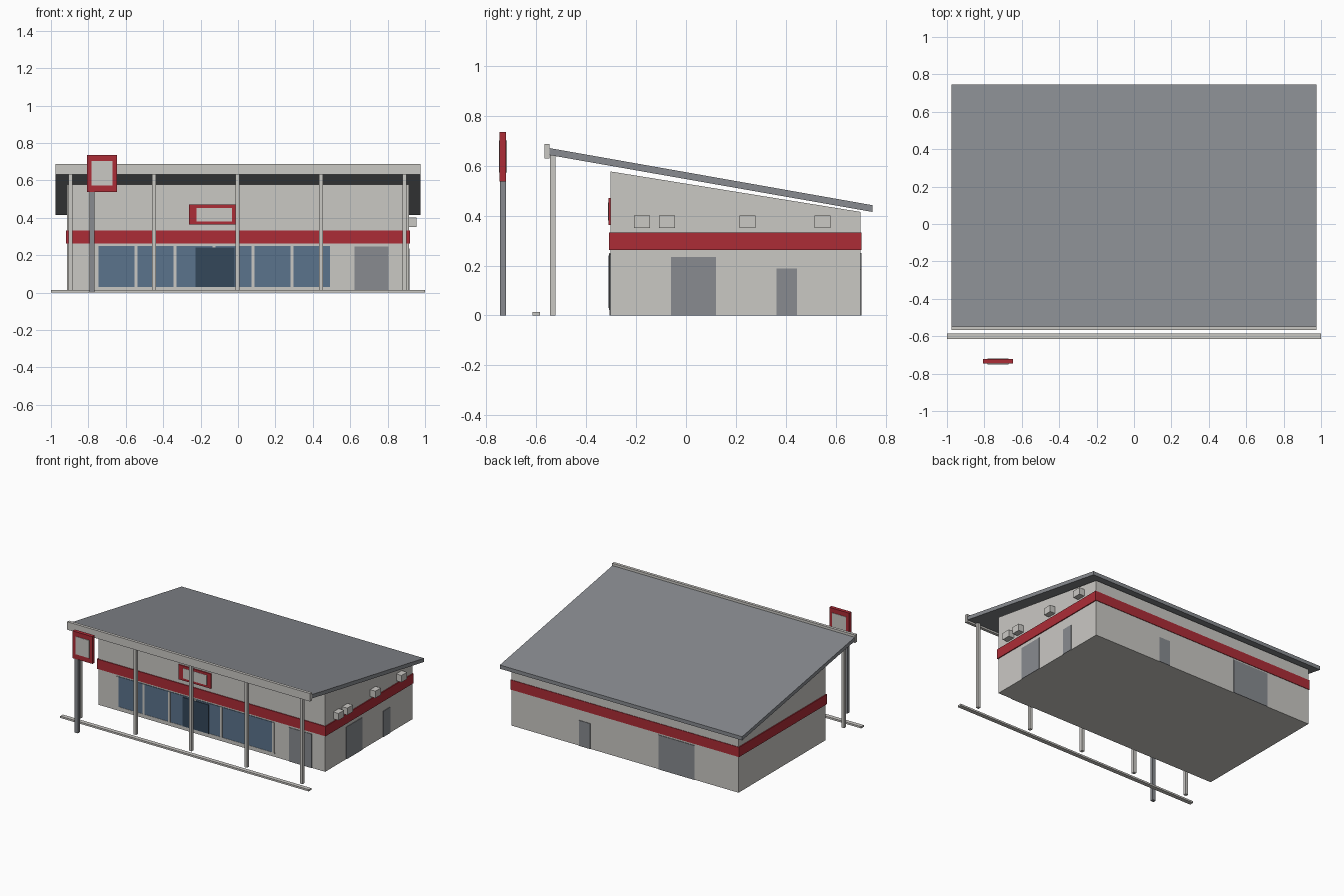
import bpy
import bmesh

default = bpy.data.objects.get("Cube")
if default:
    bpy.data.objects.remove(default, do_unlink=True)


def material(name, hex_code):
    channels = [int(hex_code[i:i + 2], 16) / 255 for i in (0, 2, 4)]
    linear = [c / 12.92 if c < 0.04045 else ((c + 0.055) / 1.055) ** 2.4 for c in channels]
    mat = bpy.data.materials.new(name)
    mat.use_nodes = True
    mat.diffuse_color = (*linear, 1)
    mat.node_tree.nodes["Principled BSDF"].inputs["Base Color"].default_value = (*linear, 1)
    return mat


PALE = material("pale_render", "CAC8C4")
RED = material("red_trim", "AC2C36")
GREY = material("metal_grey", "888B90")
GLASS = material("blue_glass", "5B738C")
DARK_GLASS = material("dark_glass", "34475A")


def prism(name, profile, x0, x1, mat):
    """Extrude a (y, z) profile along x."""
    bm = bmesh.new()
    face = bm.faces.new([bm.verts.new((x0, y, z)) for y, z in profile])
    grown = bmesh.ops.extrude_face_region(bm, geom=[face])
    moved = [v for v in grown["geom"] if isinstance(v, bmesh.types.BMVert)]
    bmesh.ops.translate(bm, verts=moved, vec=(x1 - x0, 0, 0))
    bmesh.ops.recalc_face_normals(bm, faces=bm.faces[:])
    mesh = bpy.data.meshes.new(name)
    bm.to_mesh(mesh)
    bm.free()
    mesh.materials.append(mat)
    obj = bpy.data.objects.new(name, mesh)
    bpy.context.collection.objects.link(obj)
    return obj


def box(name, x, y, z, mat):
    """Box from (min, max) pairs."""
    corners = [(y[0], z[0]), (y[1], z[0]), (y[1], z[1]), (y[0], z[1])]
    return prism(name, corners, x[0], x[1], mat)


FRONT, BACK, SIDE = -0.302, 0.70, 0.913

# Main building with sloping top, and the red band around it
prism("building_walls", [(FRONT, 0), (BACK, 0), (BACK, 0.415), (FRONT, 0.577)], -SIDE, SIDE, PALE)
box("wall_band", (-0.92, 0.92), (FRONT - 0.006, BACK + 0.004), (0.262, 0.333), RED)

# Sloping roof slab and front fascia
prism("roof", [(-0.548, 0.643), (0.747, 0.415), (0.747, 0.442), (-0.548, 0.671)], -0.975, 0.975, GREY)
box("roof_fascia", (-0.977, 0.977), (-0.568, -0.547), (0.63, 0.688), PALE)

# Canopy posts
for i in range(5):
    x = -0.895 + i * 0.4465
    box(f"canopy_post_{i + 1}", (x - 0.011, x + 0.011), (-0.546, -0.524), (0, 0.645), PALE)

# Kerb
box("kerb", (-1, 1), (-0.615, -0.585), (0, 0.013), PALE)

# Shop windows, frame bars and entrance
box("shop_window", (-0.755, 0.50), (FRONT - 0.004, FRONT + 0.01), (0.03, 0.25), GLASS)
for i in range(7):
    x = -0.755 + i * 0.209
    box(f"window_bar_{i + 1}", (x - 0.008, x + 0.008), (FRONT - 0.007, FRONT), (0.03, 0.25), PALE)
box("window_sill", (-0.763, 0.508), (FRONT - 0.006, FRONT), (0.022, 0.031), PALE)
box("entrance_door", (-0.228, -0.018), (FRONT - 0.009, FRONT), (0.03, 0.24), DARK_GLASS)

# Service doors on front, left side and back
box("front_shutter", (0.623, 0.805), (FRONT - 0.004, FRONT), (0, 0.247), GREY)
box("side_large_door", (SIDE, SIDE + 0.004), (-0.06, 0.12), (0, 0.235), GREY)
box("side_small_door", (SIDE, SIDE + 0.004), (0.363, 0.445), (0, 0.188), GREY)
box("back_large_door", (-0.56, -0.27), (BACK, BACK + 0.004), (0, 0.25), GREY)
box("back_small_door", (0.28, 0.37), (BACK, BACK + 0.004), (0, 0.185), GREY)

# Wall units on the left side
for i, y in enumerate((-0.177, -0.076, 0.247, 0.547)):
    box(f"wall_unit_{i + 1}", (SIDE, 0.955), (y - 0.032, y + 0.032), (0.35, 0.4), PALE)

# Blank sign on the front wall
box("wall_sign_frame", (-0.262, 0.0), (FRONT - 0.009, FRONT), (0.363, 0.47), RED)
box("wall_sign_panel", (-0.223, -0.033), (FRONT - 0.011, FRONT), (0.38, 0.453), PALE)

# Roadside sign on its pole
box("sign_pole", (-0.793, -0.767), (-0.746, -0.722), (0, 0.54), GREY)
box("pole_sign_frame", (-0.808, -0.648), (-0.747, -0.721), (0.537, 0.735), RED)
box("pole_sign_panel", (-0.784, -0.672), (-0.75, -0.718), (0.573, 0.702), PALE)
